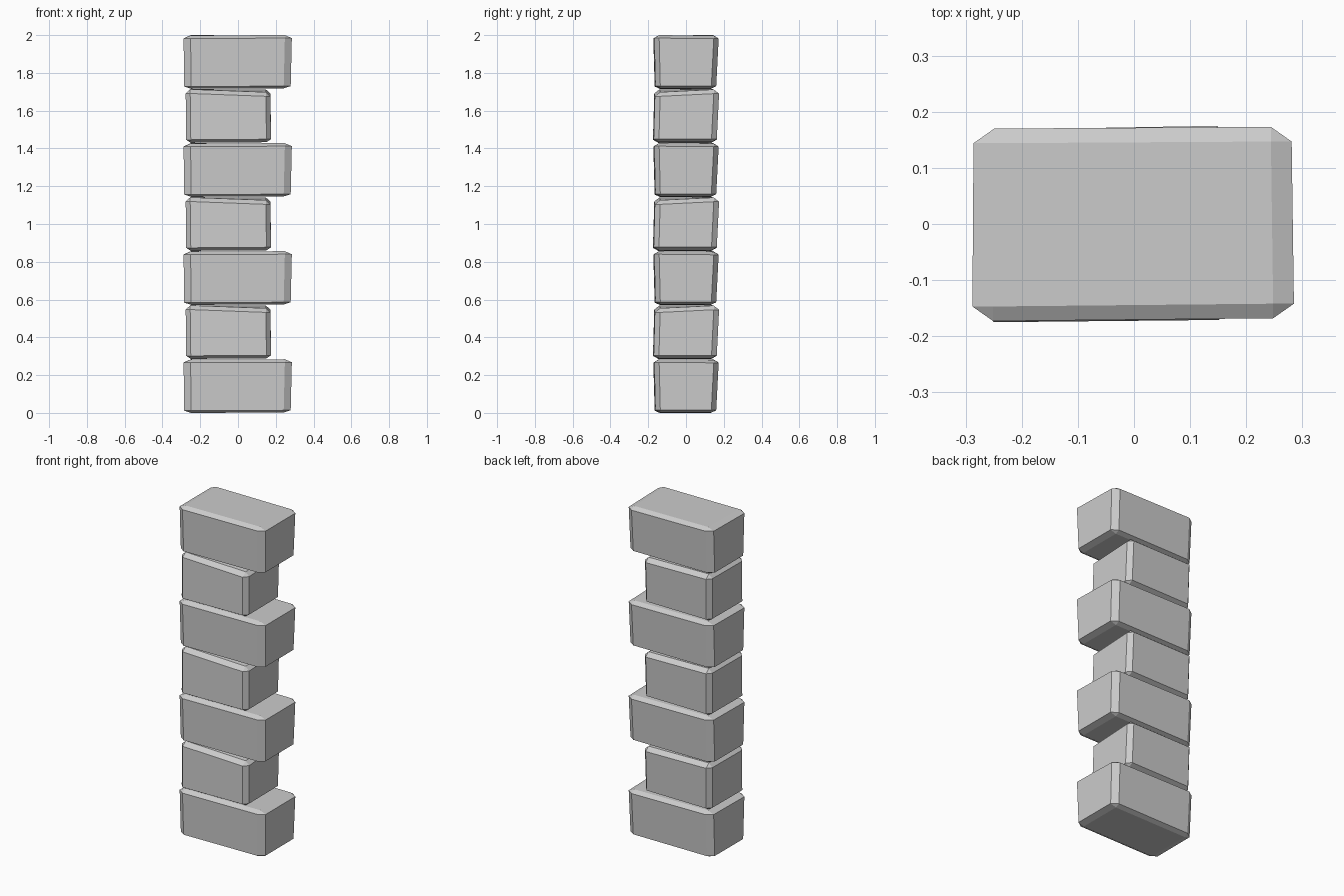
import bpy, bmesh

if "Cube" in bpy.data.objects:
    bpy.data.objects.remove(bpy.data.objects["Cube"])

PITCH = 0.286

# Outer corners (x, y, z) of each block type: bottom ring, then top ring
# order: front-left, front-right, back-right, back-left
LONG = [(-.285, -.166, 0), (.279, -.162, .002), (.278, .160, .002), (-.284, .157, 0),
        (-.288, -.173, .282), (.285, -.168, .284), (.281, .173, .281), (-.286, .170, .284)]
SHORT = [(-.274, -.175, 0), (.175, -.171, .003), (.173, .163, .003), (-.271, .162, 0),
         (-.277, -.168, .283), (.171, -.165, .268), (.172, .175, .282), (-.275, .168, .284)]


def stone(name, corners, inset, z0):
    """Irregular block with a chamfer along every edge."""
    bm = bmesh.new()
    ix, iy, top, bottom = inset
    for i, (x, y, z) in enumerate(corners):
        xi = x - ix if x > 0 else x + ix
        yi = y - iy if y > 0 else y + iy
        zi = z + bottom if i < 4 else z - top
        for p in ((x, yi, zi), (xi, y, zi), (xi, yi, z)):
            bm.verts.new(p)
    bmesh.ops.convex_hull(bm, input=bm.verts[:])
    bmesh.ops.dissolve_limit(bm, angle_limit=0.03, verts=bm.verts[:], edges=bm.edges[:])
    bmesh.ops.recalc_face_normals(bm, faces=bm.faces[:])
    mesh = bpy.data.meshes.new(name)
    bm.to_mesh(mesh)
    bm.free()
    obj = bpy.data.objects.new(name, mesh)
    obj.location.z = z0
    bpy.context.collection.objects.link(obj)


# Alternating long and short corner stones, flush on the left
for i in range(7):
    if i % 2 == 0:
        stone(f"long_stone_{i}", LONG, (.037, .026, .016, .012), i * PITCH)
    else:
        stone(f"short_stone_{i}", SHORT, (.024, .028, .022, .016), i * PITCH)
